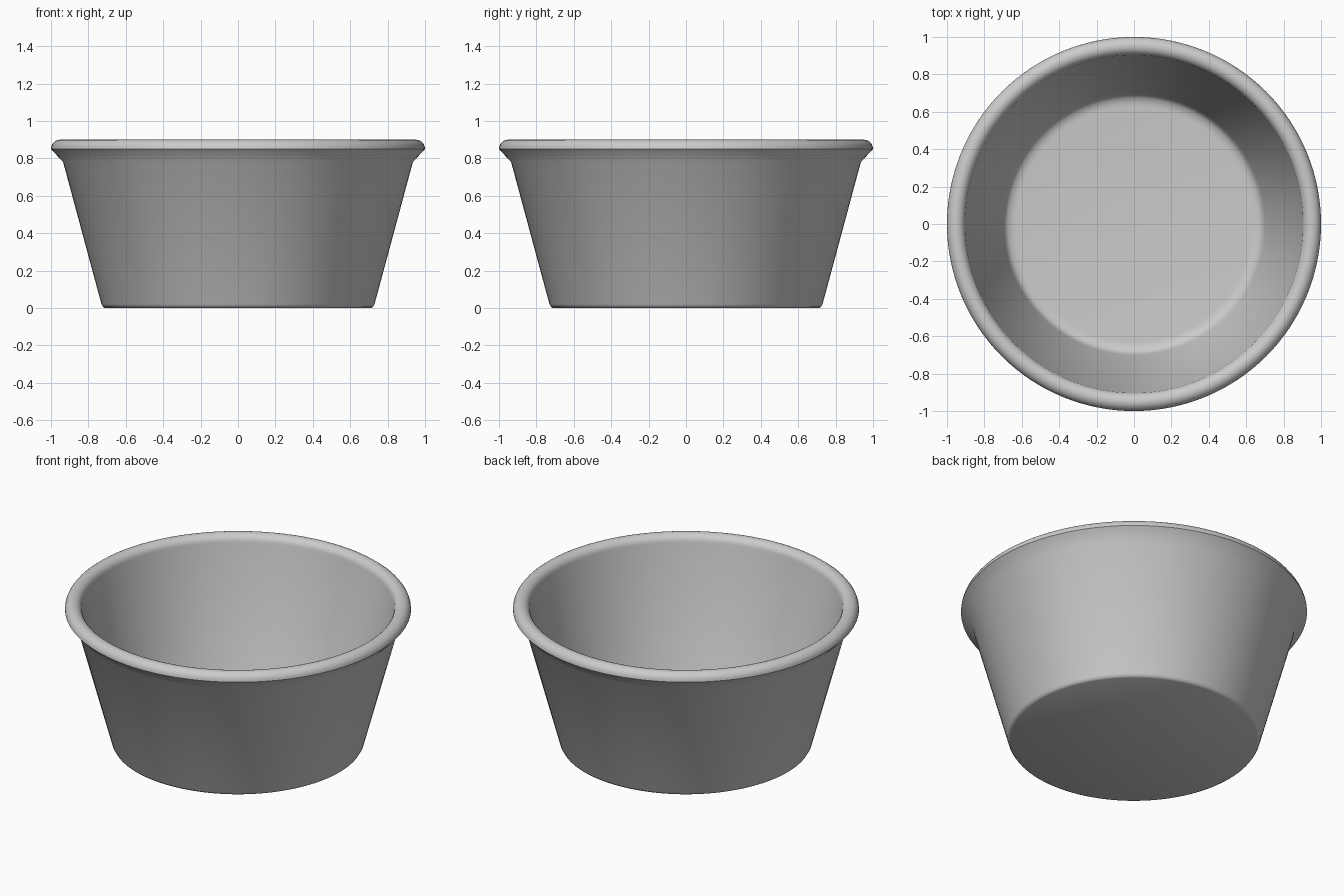
import bpy, bmesh, math

if "Cube" in bpy.data.objects:
    bpy.data.objects.remove(bpy.data.objects["Cube"])

SEGMENTS = 128

# Cup cross-section (radius, height): outside wall, rolled rim, inside wall, floor
outside = [(0.0, 0.0), (0.71, 0.0), (0.722, 0.006), (0.73, 0.02),
           (0.935, 0.78)]
rim = [(0.951 + 0.049 * math.cos(a), 0.85 + 0.05 * math.sin(a))
       for a in (math.pi * i / 12 for i in range(13))]
inside = [(0.70, 0.10), (0.69, 0.075), (0.675, 0.06), (0.65, 0.052),
          (0.63, 0.05), (0.0, 0.05)]
profile = outside + rim + inside

# Spin the cross-section around the vertical axis
bm = bmesh.new()
verts = [bm.verts.new((r, 0, z)) for r, z in profile]
edges = [bm.edges.new(pair) for pair in zip(verts, verts[1:])]
bmesh.ops.spin(bm, geom=verts + edges, cent=(0, 0, 0), axis=(0, 0, 1),
               angle=2 * math.pi, steps=SEGMENTS, use_duplicate=False)
bmesh.ops.remove_doubles(bm, verts=bm.verts[:], dist=0.0005)
bmesh.ops.recalc_face_normals(bm, faces=bm.faces[:])

mesh = bpy.data.meshes.new("cup")
bm.to_mesh(mesh)
bm.free()
cup = bpy.data.objects.new("cup", mesh)
bpy.context.collection.objects.link(cup)

# Plain grey surface
grey = bpy.data.materials.new("light grey")
grey.diffuse_color = (0.6, 0.6, 0.6, 1.0)
grey.use_nodes = True
grey.node_tree.nodes["Principled BSDF"].inputs["Base Color"].default_value = grey.diffuse_color
mesh.materials.append(grey)

# Smooth wall and rim, crisp base and rim edges
bpy.context.view_layer.objects.active = cup
cup.select_set(True)
bpy.ops.object.shade_smooth_by_angle(angle=math.radians(35))
